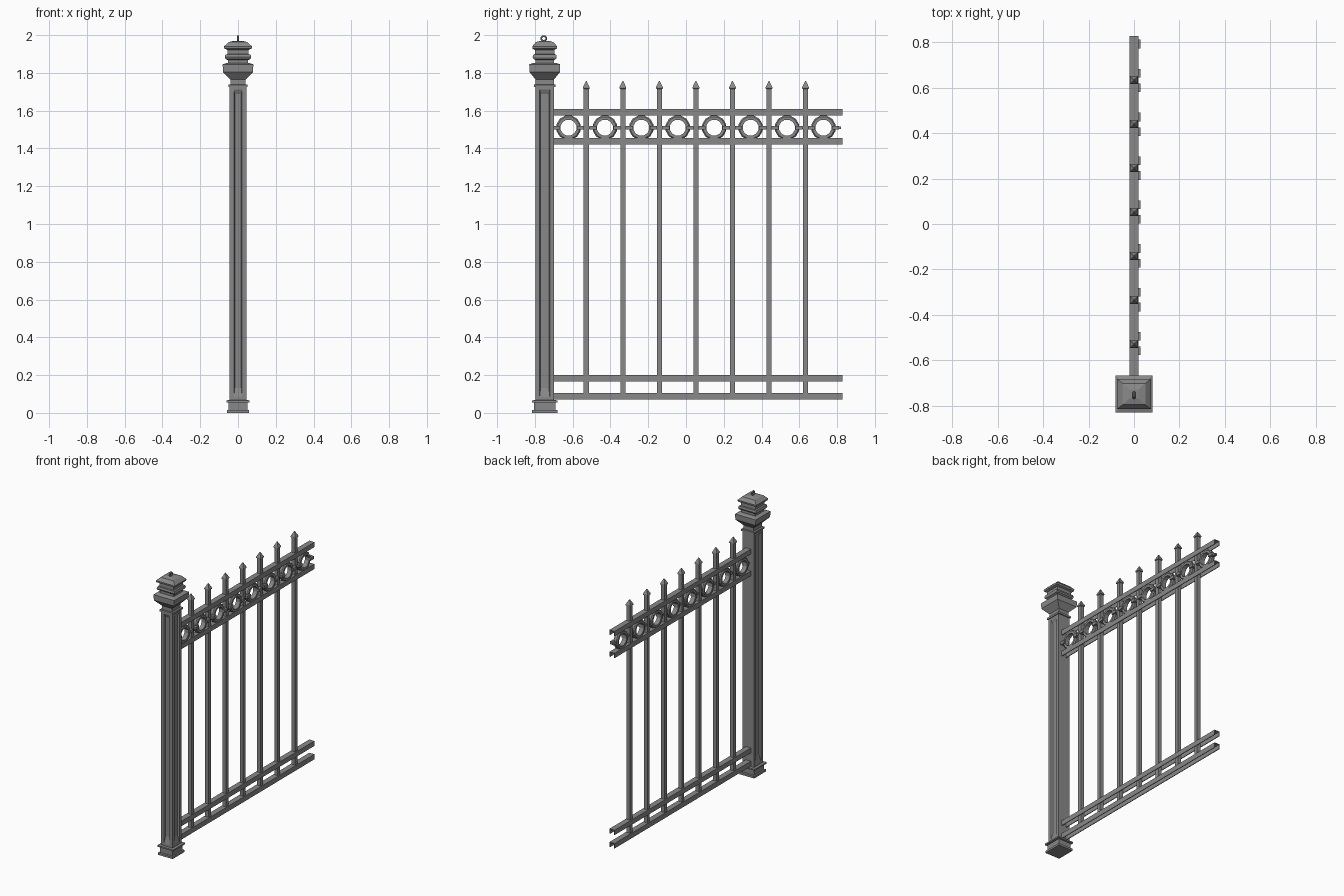
import bpy, bmesh, math
from mathutils import Matrix, Vector

cube = bpy.data.objects.get("Cube")
if cube:
    bpy.data.objects.remove(cube, do_unlink=True)

GREY = 0.25
metal = bpy.data.materials.new("grey metal")
metal.use_nodes = True
metal.diffuse_color = (GREY, GREY, GREY, 1)
metal.node_tree.nodes["Principled BSDF"].inputs["Base Color"].default_value = (GREY, GREY, GREY, 1)

POST_Y = -0.748
RING_Z = 1.51
FENCE_END = 0.828


def finish(bm, name):
    bmesh.ops.recalc_face_normals(bm, faces=bm.faces[:])
    mesh = bpy.data.meshes.new(name)
    bm.to_mesh(mesh)
    bm.free()
    mesh.materials.append(metal)
    ob = bpy.data.objects.new(name, mesh)
    bpy.context.collection.objects.link(ob)
    return ob


def add_box(bm, lo, hi):
    lo, hi = Vector(lo), Vector(hi)
    size = hi - lo
    mat = Matrix.Translation((lo + hi) / 2) @ Matrix.Diagonal((*size, 1))
    return bmesh.ops.create_cube(bm, size=1, matrix=mat)["verts"]


def add_square_stack(bm, profile, y=0):
    """Stack of rectangular sections: (half x, half y, z)."""
    loops = [[bm.verts.new((sx * hx, y + sy * hy, z))
              for sx, sy in ((-1, -1), (1, -1), (1, 1), (-1, 1))]
             for hx, hy, z in profile]
    for a, b in zip(loops, loops[1:]):
        for i in range(4):
            j = (i + 1) % 4
            bm.faces.new((a[i], a[j], b[j], b[i]))
    bm.faces.new(loops[0][::-1])
    bm.faces.new(loops[-1])


# Post shaft with sunken panels on every side except the fence side
bm = bmesh.new()
add_box(bm, (-0.045, POST_Y - 0.05, 0.06), (0.045, POST_Y + 0.05, 1.735))
bm.normal_update()
panels = [f for f in bm.faces if abs(f.normal.z) < 0.5 and f.normal.y < 0.5]
for f in panels:
    bmesh.ops.inset_region(bm, faces=[f], thickness=0.023, use_even_offset=True)
    bmesh.ops.inset_region(bm, faces=[f], thickness=0.005, depth=-0.012, use_even_offset=True)
    for v in f.verts:
        v.co.z += 0.045 if v.co.z < 1 else -0.02
finish(bm, "post_shaft")

# Stepped foot
bm = bmesh.new()
add_square_stack(bm, [(0.058, 0.067, 0), (0.058, 0.067, 0.014), (0.049, 0.056, 0.016),
                      (0.049, 0.056, 0.054), (0.062, 0.067, 0.056),
                      (0.062, 0.067, 0.066), (0.046, 0.051, 0.068)], POST_Y)
finish(bm, "post_foot")

# Collar and flared capital
bm = bmesh.new()
add_square_stack(bm, [(0.051, 0.057, 1.724), (0.051, 0.057, 1.737), (0.04, 0.049, 1.739),
                      (0.04, 0.049, 1.765), (0.08, 0.081, 1.805), (0.081, 0.082, 1.845),
                      (0.064, 0.064, 1.851), (0.054, 0.05, 1.853), (0.054, 0.05, 1.868),
                      (0.067, 0.06, 1.874), (0.07, 0.064, 1.884), (0.067, 0.06, 1.897),
                      (0.056, 0.052, 1.899), (0.056, 0.052, 1.922), (0.072, 0.064, 1.928),
                      (0.074, 0.066, 1.94), (0.05, 0.047, 1.963), (0.02, 0.02, 1.97)], POST_Y)
finish(bm, "post_cap")


def add_ring(bm, centre, outer, inner, x0, x1, sides, bevel):
    """Faceted ring around the x axis with chamfered outer edges."""
    section = [(inner, x0), (outer - bevel, x0), (outer, x0 + bevel),
               (outer, x1 - bevel), (outer - bevel, x1), (inner, x1)]
    cx, cy, cz = centre
    loops = []
    for i in range(sides):
        a = 2 * math.pi * (i + 0.5) / sides
        loops.append([bm.verts.new((cx + x, cy + r * math.cos(a), cz + r * math.sin(a)))
                      for r, x in section])
    n = len(section)
    for i in range(sides):
        a, b = loops[i], loops[(i + 1) % sides]
        for k in range(n):
            m = (k + 1) % n
            bm.faces.new((a[k], a[m], b[m], b[k]))


# Small loop on top of the post
bm = bmesh.new()
add_ring(bm, (0, POST_Y - 0.005, 1.982), 0.018, 0.009, -0.006, 0.006, 8, 0.003)
finish(bm, "finial_loop")

# Rails: channels open underneath
for name, z0, z1 in (("bottom_rail", 0.07, 0.106), ("lower_rail", 0.165, 0.2),
                     ("middle_rail", 1.42, 1.455), ("top_rail", 1.575, 1.61)):
    bm = bmesh.new()
    w, t = 0.02, 0.005
    outline = [(-w, z0), (-w, z1), (w, z1), (w, z0),
               (w - t, z0), (w - t, z1 - t), (t - w, z1 - t), (t - w, z0)]
    face = bm.faces.new([bm.verts.new((x, POST_Y + 0.049, z)) for x, z in outline])
    ext = bmesh.ops.extrude_face_region(bm, geom=[face], use_keep_orig=True)["geom"]
    bmesh.ops.translate(bm, vec=(0, FENCE_END - POST_Y - 0.049, 0),
                        verts=[v for v in ext if isinstance(v, bmesh.types.BMVert)])
    finish(bm, name)

# Pickets with pointed heads
for i in range(7):
    bm = bmesh.new()
    h = 0.0135
    add_square_stack(bm, [(h, h, 0.1), (h, h, 1.715), (0.018, 0.018, 1.717),
                          (0.018, 0.018, 1.724), (0.002, 0.002, 1.757)],
                     -0.528 + i * 0.1935)
    finish(bm, f"picket_{i + 1}")

# Rings between the upper rails, with a collar on each side
for i in range(8):
    y = -0.622 + i * 0.1928
    bm = bmesh.new()
    add_ring(bm, (0, y, RING_Z), 0.066, 0.043, -0.014, 0.018, 12, 0.007)
    finish(bm, f"ring_{i + 1}")
    bm = bmesh.new()
    for s in (-1, 1):
        a, b = sorted((y + s * 0.045, y + s * 0.083))
        add_box(bm, (0.002, a, RING_Z - 0.01), (0.028, b, RING_Z + 0.01))
    finish(bm, f"ring_collars_{i + 1}")

# Thin rod linking the rings, broken inside each one
bm = bmesh.new()
edges = [POST_Y + 0.04]
for i in range(8):
    y = -0.622 + i * 0.1928
    edges += [y - 0.05, y + 0.05]
edges.append(FENCE_END - 0.008)
for a, b in zip(edges[::2], edges[1::2]):
    add_box(bm, (-0.008, a, RING_Z - 0.007), (0.008, b, RING_Z + 0.007))
finish(bm, "ring_rod")
